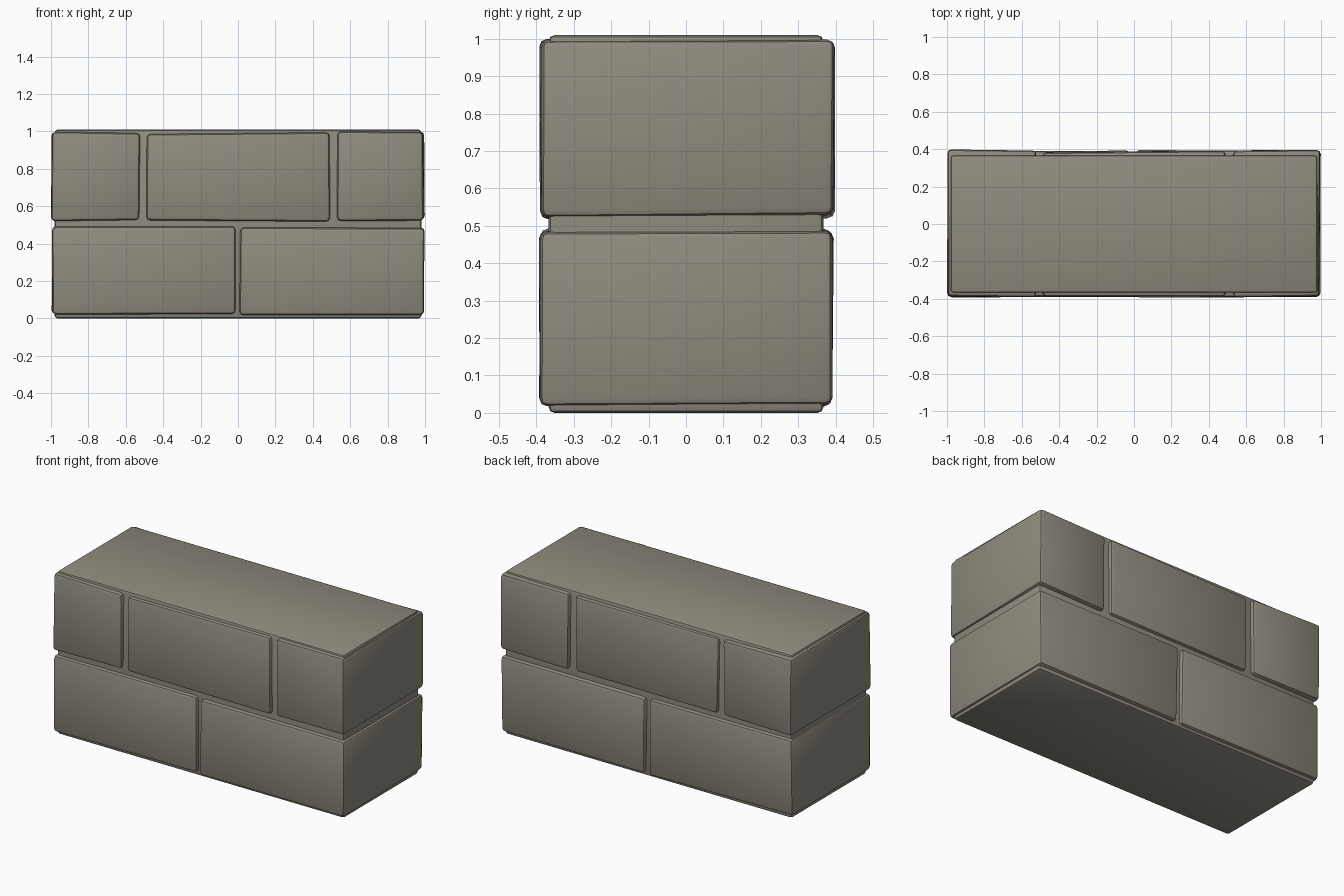
import bpy, bmesh, random
from mathutils import Vector

if "Cube" in bpy.data.objects:
    bpy.data.objects.remove(bpy.data.objects["Cube"])

random.seed(4)

stone = bpy.data.materials.new("grey_stone")
stone.diffuse_color = (0.275, 0.26, 0.21, 1)
stone.use_nodes = True
stone.node_tree.nodes["Principled BSDF"].inputs["Base Color"].default_value = stone.diffuse_color


def block(name, x, y, z, bevel, jitter=0.0):
    """Box between bounds, corners nudged a little, edges rounded."""
    bm = bmesh.new()
    bmesh.ops.create_cube(bm, size=1)
    for v in bm.verts:
        p = [b[0] if c < 0 else b[1] for c, b in zip(v.co, (x, y, z))]
        v.co = Vector([c + random.uniform(-jitter, jitter) for c in p])
    bmesh.ops.bevel(bm, geom=bm.edges[:], offset=bevel, segments=2,
                    profile=0.5, affect='EDGES')
    bmesh.ops.recalc_face_normals(bm, faces=bm.faces[:])
    me = bpy.data.meshes.new(name)
    bm.to_mesh(me)
    bm.free()
    ob = bpy.data.objects.new(name, me)
    bpy.context.collection.objects.link(ob)
    me.materials.append(stone)
    bpy.ops.object.select_all(action='DESELECT')
    ob.select_set(True)
    bpy.context.view_layer.objects.active = ob
    bpy.ops.object.shade_smooth_by_angle(angle=0.6)
    return ob


# Recessed mortar core, flush at top and bottom
block("mortar_core", (-0.98, 0.98), (-0.367, 0.367), (0.0, 1.01), 0.015)

# Slightly uneven bricks: name, x range, y range, z range
bricks = [
    ("lower_left_brick", (-0.996, -0.017), (-0.389, 0.389), (0.020, 0.494)),
    ("lower_right_brick", (0.012, 0.996), (-0.393, 0.394), (0.020, 0.488)),
    ("upper_left_brick", (-0.996, -0.527), (-0.390, 0.394), (0.525, 0.994)),
    ("upper_middle_brick", (-0.486, 0.490), (-0.386, 0.387), (0.522, 0.990)),
    ("upper_right_brick", (0.532, 0.994), (-0.390, 0.394), (0.526, 0.996)),
]
for name, x, y, z in bricks:
    block(name, x, y, z, 0.02, 0.005)
